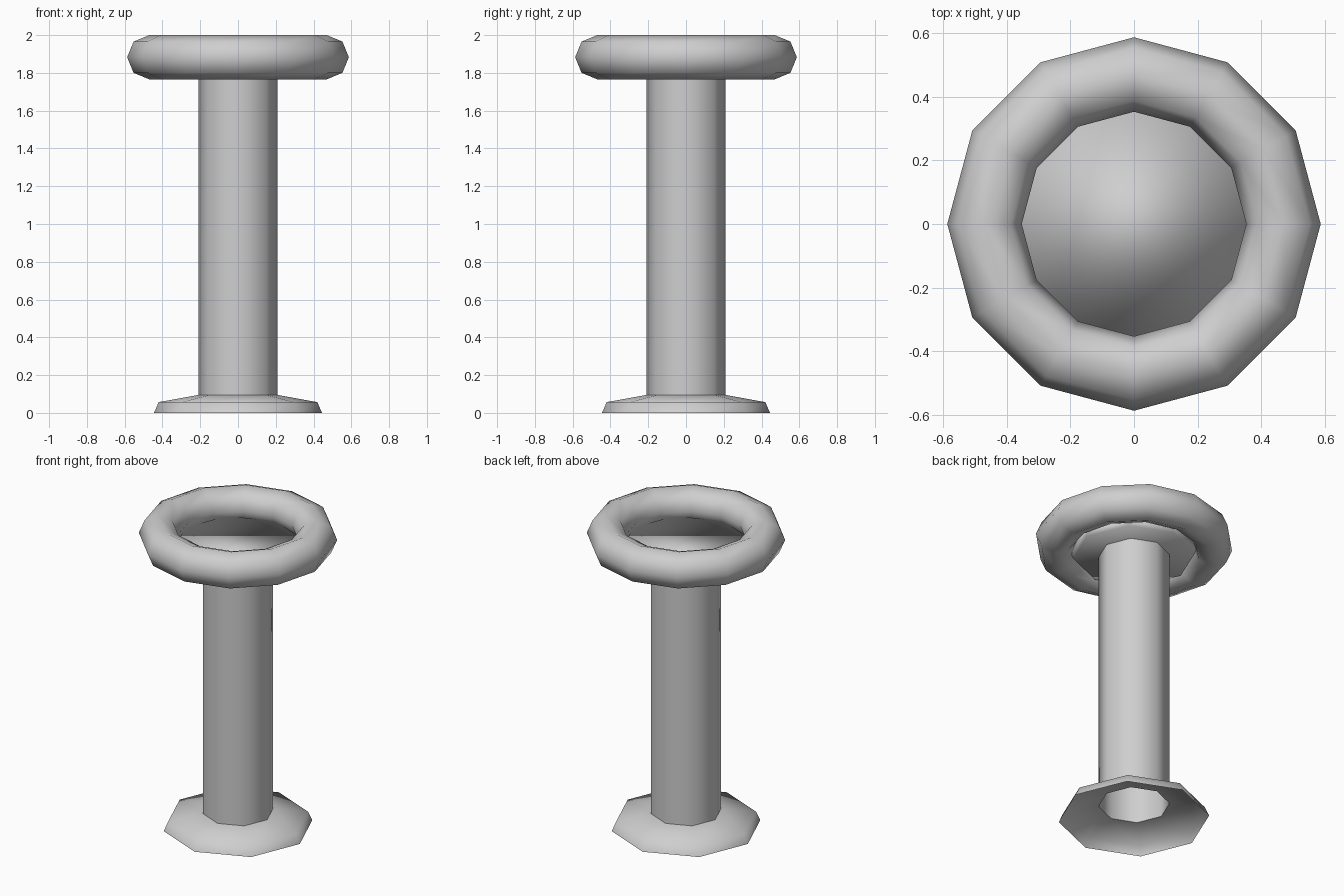
import bpy
import bmesh
from math import cos, sin, tau

cube = bpy.data.objects.get("Cube")
if cube:
    bpy.data.objects.remove(cube, do_unlink=True)

grey = bpy.data.materials.new("plain grey")
grey.use_nodes = True
grey.diffuse_color = (0.62, 0.62, 0.62, 1)
grey.node_tree.nodes["Principled BSDF"].inputs["Base Color"].default_value = grey.diffuse_color


def lathe(name, profile, sides, closed=False, caps=False):
    """Revolve (radius, height) points around z into a smooth faceted part."""
    bm = bmesh.new()
    rings = [[bm.verts.new((r * cos(tau * i / sides), r * sin(tau * i / sides), z))
              for i in range(sides)] for r, z in profile]
    pairs = list(zip(rings, rings[1:]))
    if closed:
        pairs.append((rings[-1], rings[0]))
    for low, high in pairs:
        for i in range(sides):
            j = (i + 1) % sides
            bm.faces.new((low[i], low[j], high[j], high[i]))
    if caps:
        bm.faces.new(rings[0][::-1])
        bm.faces.new(rings[-1])
    for face in bm.faces:
        face.smooth = True
    mesh = bpy.data.meshes.new(name)
    bm.to_mesh(mesh)
    bm.free()
    mesh.materials.append(grey)
    obj = bpy.data.objects.new(name, mesh)
    bpy.context.collection.objects.link(obj)
    return obj


# Hollow flared foot, open underneath
lathe("foot", [(0.445, 0), (0.42, 0.057), (0.21, 0.095)], 8)

# Open tube column
lathe("column", [(0.21, 0.095), (0.21, 1.79)], 8)

# Thin plate closing the middle of the ring
lathe("seat_plate", [(0.36, 1.79), (0.38, 1.84)], 8, caps=True)

# Rounded ring around the top
tube = [(0.47 + 0.117 * cos(tau * k / 8), 1.883 + 0.117 * sin(tau * k / 8))
        for k in range(8)]
lathe("top_ring", tube, 12, closed=True)
